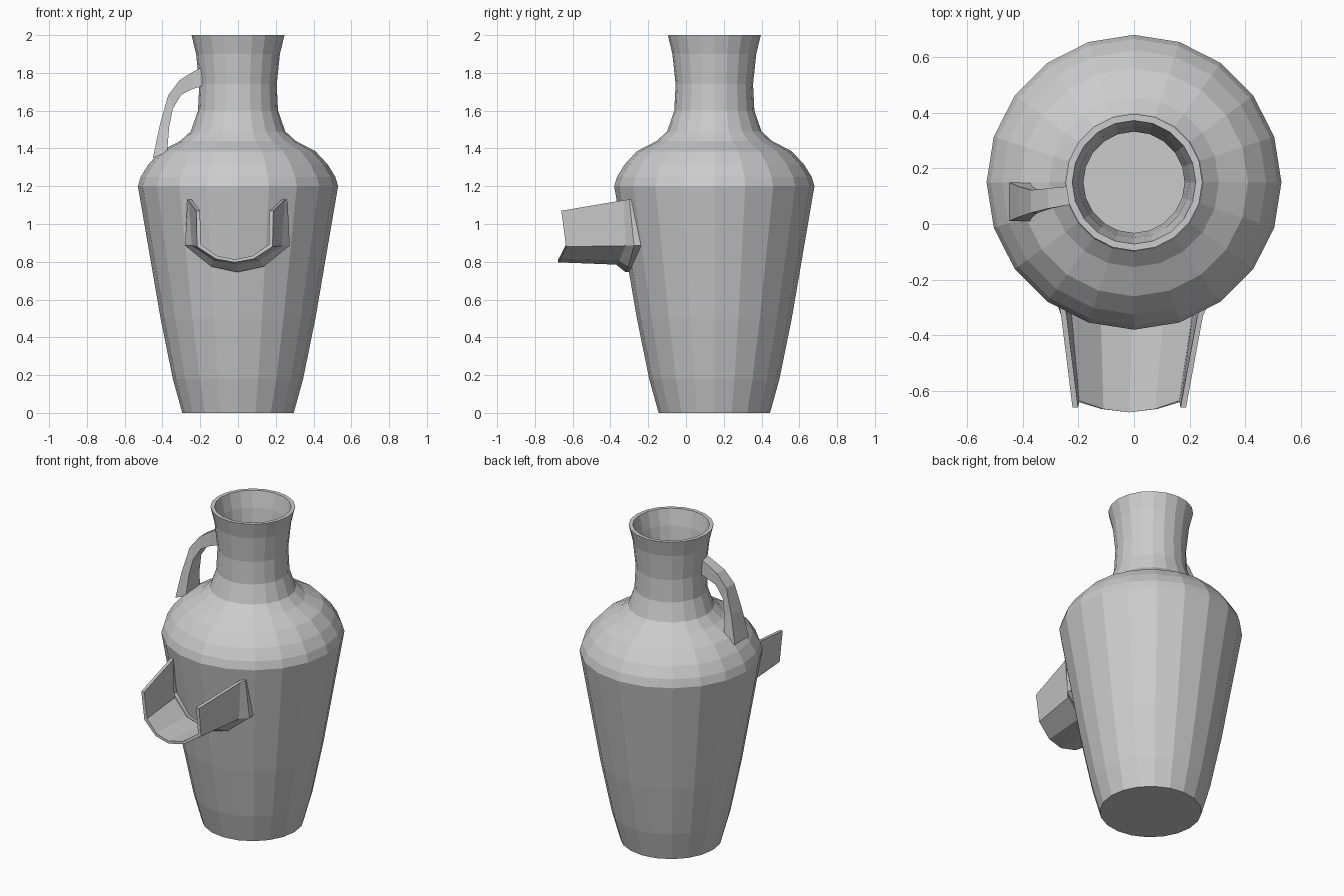
import bpy, math

if "Cube" in bpy.data.objects:
    bpy.data.objects.remove(bpy.data.objects["Cube"])

CENTRE_Y = 0.15
SIDES = 20


def loft(name, rings, cap_start=True, cap_end=True):
    """Skin a list of closed rings with flat quads."""
    n = len(rings[0])
    verts = [p for ring in rings for p in ring]
    faces = []
    for i in range(len(rings) - 1):
        for j in range(n):
            k = (j + 1) % n
            faces.append((i*n + j, i*n + k, (i+1)*n + k, (i+1)*n + j))
    if cap_start:
        faces.append(tuple(reversed(range(n))))
    if cap_end:
        faces.append(tuple(range((len(rings)-1)*n, len(rings)*n)))
    mesh = bpy.data.meshes.new(name)
    mesh.from_pydata(verts, [], faces)
    obj = bpy.data.objects.new(name, mesh)
    bpy.context.collection.objects.link(obj)
    # consistent outward normals
    bpy.context.view_layer.objects.active = obj
    bpy.ops.object.mode_set(mode='EDIT')
    bpy.ops.mesh.select_all(action='SELECT')
    bpy.ops.mesh.normals_make_consistent(inside=False)
    bpy.ops.object.mode_set(mode='OBJECT')
    return obj


def circle(r, z):
    return [(r * math.cos(2*math.pi*i/SIDES),
             CENTRE_Y + r * math.sin(2*math.pi*i/SIDES), z) for i in range(SIDES)]


# Jug body: outer wall up to the lip, then inner wall down to the floor
outer = [(0.295, 0), (0.345, 0.18), (0.41, 0.5), (0.53, 1.2), (0.515, 1.25), (0.475, 1.315),
         (0.41, 1.385), (0.305, 1.44), (0.25, 1.49), (0.212, 1.6),
         (0.205, 1.74), (0.222, 1.9), (0.246, 2.0)]
inner = [(0.222, 2.0), (0.2, 1.9), (0.182, 1.74), (0.188, 1.6), (0.225, 1.48),
         (0.38, 1.37), (0.5, 1.2), (0.32, 0.18), (0.275, 0.03), (0.002, 0.03)]
loft("jug_body", [circle(r, z) for r, z in outer + inner])


# Spout: U-shaped trough, each section given by top, hip, low and keel points
def trough(cx, half, t=0.02):
    def side(s, pts):
        return [(cx + s*x, y, z) for x, y, z in pts]
    thin = [(max(x - t, 0) if i < 2 else x * 0.93, y, z + (0, 0.012, 0.016, 0.016)[i])
            for i, (x, y, z) in enumerate(half)]
    out = side(-1, half) + side(1, half[:-1])[::-1]
    inn = side(1, thin[:-1]) + side(-1, thin)[::-1]
    return out + inn


front = [(0.204, -0.66, 1.07), (0.2, -0.635, 0.88), (0.1, -0.665, 0.815), (0, -0.677, 0.797)]
neck = [(0.255, -0.33, 1.126), (0.238, -0.32, 0.885), (0.12, -0.355, 0.805), (0, -0.37, 0.785)]
flare = [(0.265, -0.30, 1.13), (0.277, -0.275, 0.885), (0.14, -0.305, 0.775), (0, -0.32, 0.745)]
buried = [(x, y + 0.06, z) for x, y, z in flare]
loft("spout", [trough(-0.017, front), trough(-0.007, neck),
               trough(-0.003, flare), trough(-0.003, buried)])

# Handle: strap lofted from neck to shoulder (outer x, z, inner x, z, y front, y back)
strap = [(-0.19, 1.83, -0.19, 1.73, 0.07, 0.135),
         (-0.24, 1.805, -0.24, 1.715, 0.068, 0.135),
         (-0.31, 1.76, -0.30, 1.685, 0.055, 0.128),
         (-0.37, 1.68, -0.345, 1.61, 0.04, 0.122),
         (-0.415, 1.52, -0.365, 1.51, 0.025, 0.135),
         (-0.45, 1.35, -0.375, 1.38, 0.01, 0.15)]
loft("handle", [[(xo, yf, zo), (xo, yb, zo), (xi, yb, zi), (xi, yf, zi)]
                for xo, zo, xi, zi, yf, yb in strap])
